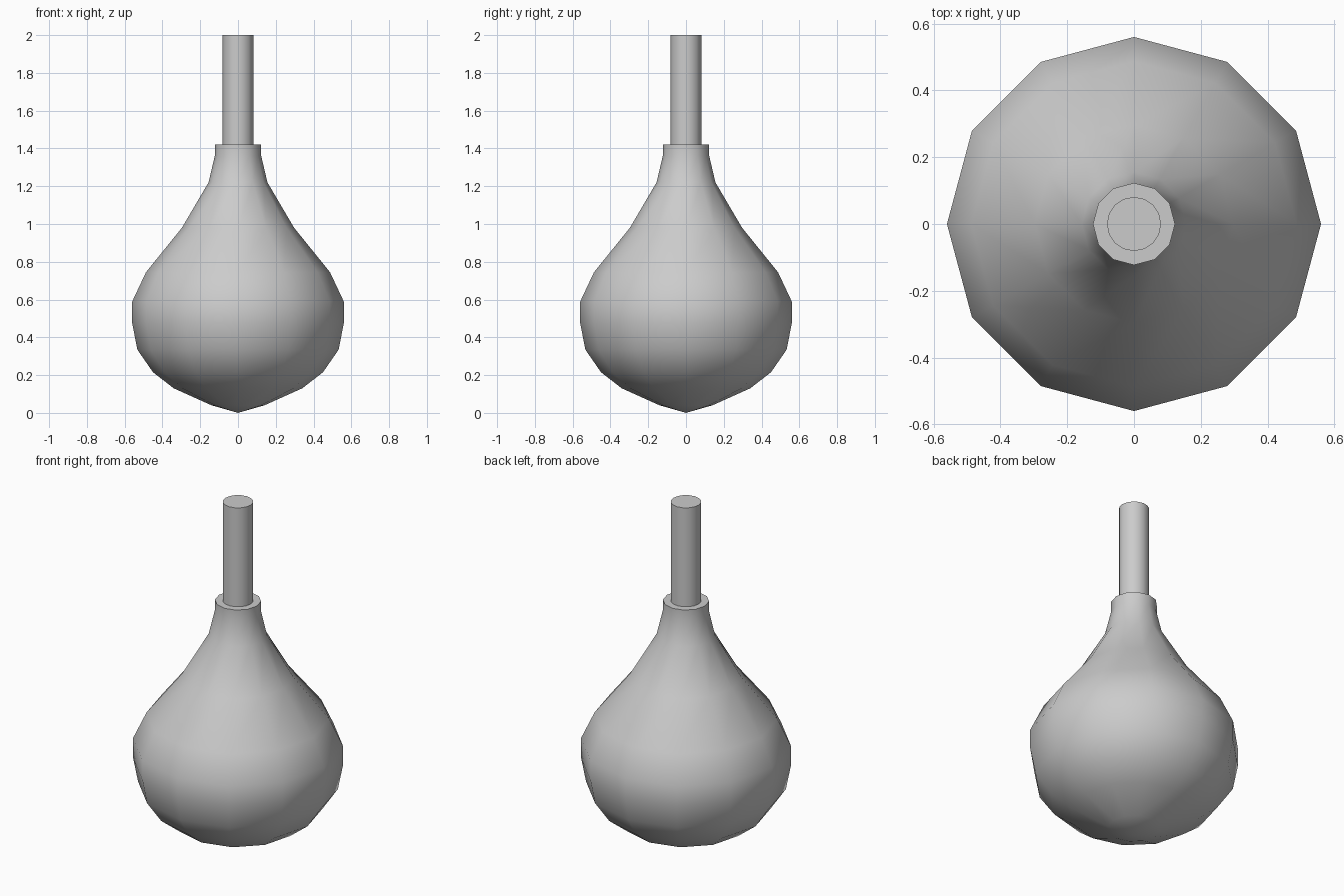
import bpy, bmesh, math

if "Cube" in bpy.data.objects:
    bpy.data.objects.remove(bpy.data.objects["Cube"])


def lathe(name, profile, sides):
    """Spin an (r, z) profile round z; r = 0 makes a pole, open ends get capped."""
    bm = bmesh.new()
    rings = []
    for r, z in profile:
        if r == 0:
            rings.append([bm.verts.new((0, 0, z))] * sides)
        else:
            rings.append([bm.verts.new((r * math.cos(2 * math.pi * i / sides),
                                        r * math.sin(2 * math.pi * i / sides), z))
                          for i in range(sides)])
    for a, b in zip(rings, rings[1:]):
        for i in range(sides):
            j = (i + 1) % sides
            quad = list(dict.fromkeys([a[i], a[j], b[j], b[i]]))
            bm.faces.new(quad)
    if profile[0][0] > 0:
        bm.faces.new(rings[0][::-1])
    if profile[-1][0] > 0:
        bm.faces.new(rings[-1])
    bmesh.ops.recalc_face_normals(bm, faces=bm.faces)
    mesh = bpy.data.meshes.new(name)
    bm.to_mesh(mesh)
    bm.free()
    obj = bpy.data.objects.new(name, mesh)
    bpy.context.collection.objects.link(obj)
    bpy.ops.object.select_all(action='DESELECT')
    obj.select_set(True)
    bpy.context.view_layer.objects.active = obj
    bpy.ops.object.shade_smooth_by_angle(angle=math.radians(45))
    return obj


# Pear-shaped body with a narrow neck and flat rim
lathe("bulb_body", [(0, 0), (0.14, 0.04), (0.34, 0.13), (0.45, 0.215),
                    (0.533, 0.335), (0.56, 0.475), (0.56, 0.59),
                    (0.487, 0.745), (0.297, 0.98), (0.156, 1.22),
                    (0.123, 1.36), (0.123, 1.42)], 12)

# Straight stem rising from the neck
lathe("stem", [(0.081, 1.38), (0.081, 2.0)], 16)
